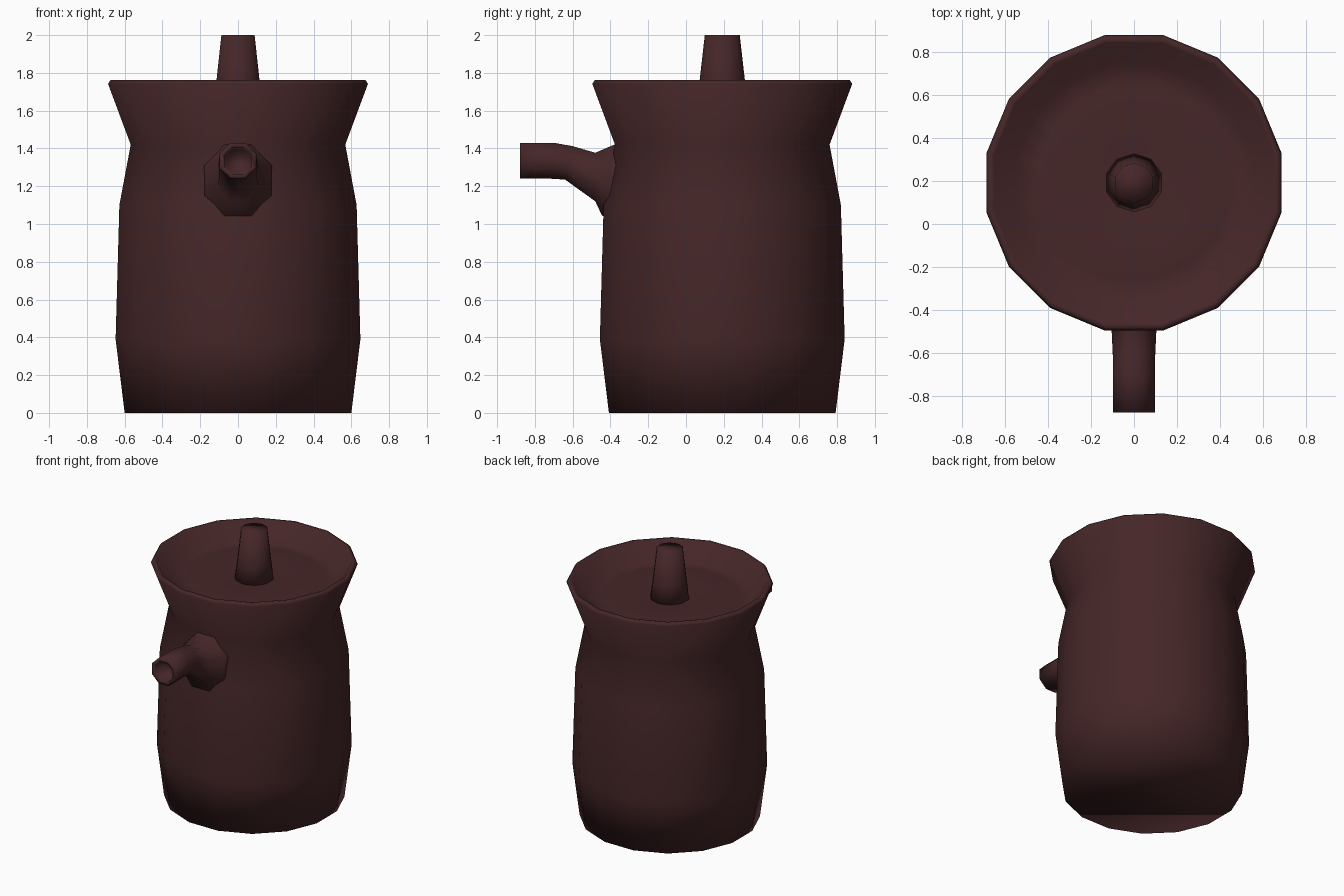
import bpy, bmesh, math

if "Cube" in bpy.data.objects:
    bpy.data.objects.remove(bpy.data.objects["Cube"])

CY = 0.192          # pot axis in y
mat = bpy.data.materials.new("dark_brown_clay")
mat.diffuse_color = (0.060, 0.0195, 0.021, 1)
mat.use_nodes = True
mat.node_tree.nodes["Principled BSDF"].inputs["Base Color"].default_value = mat.diffuse_color


def loft(name, rings, caps=(True, True)):
    """Bridge equal-length rings of points into one smooth object."""
    bm = bmesh.new()
    vs = [[bm.verts.new(p) for p in r] for r in rings]
    n = len(vs[0])
    for a, b in zip(vs, vs[1:]):
        for i in range(n):
            j = (i + 1) % n
            bm.faces.new((a[i], a[j], b[j], b[i]))
    if caps[0]:
        bm.faces.new(vs[0][::-1])
    if caps[1]:
        bm.faces.new(vs[-1])
    bmesh.ops.recalc_face_normals(bm, faces=bm.faces)
    for f in bm.faces:
        f.smooth = True
    me = bpy.data.meshes.new(name)
    bm.to_mesh(me)
    bm.free()
    me.materials.append(mat)
    ob = bpy.data.objects.new(name, me)
    bpy.context.collection.objects.link(ob)
    return ob


def turned(profile, n):
    """Rings of an n-gon whose flats face the axes, from (half width, z)."""
    k = math.cos(math.pi / n)
    return [[(r / k * math.cos((i + .5) * math.tau / n),
              CY + r / k * math.sin((i + .5) * math.tau / n), z)
             for i in range(n)] for r, z in profile]


# Pot body with flared collar and recessed lid
loft("pot_body", turned([
    (.60, 0), (.648, .39), (.628, 1.10), (.568, 1.42), (.688, 1.742),
    (.675, 1.762), (.652, 1.758), (.55, 1.64), (.45, 1.648),
    (.30, 1.652), (.12, 1.635)], 16))

# Lid knob
loft("lid_knob", turned([(.132, 1.61), (.114, 1.76), (.088, 2.0)], 10))


# Spout: each section is top (y, z), bottom (y, z), half width
def section(ty, tz, by, bz, w, n=8):
    k = math.cos(math.pi / n)
    pts = []
    for i in range(n):
        a = (i + .5) * math.tau / n
        t = (1 + math.sin(a) / k) / 2
        pts.append((w * math.cos(a) / k, by + (ty - by) * t, bz + (tz - bz) * t))
    return pts


loft("spout", [section(*s) for s in [
    (-.32, 1.43, -.38, 1.02, .19), (-.38, 1.42, -.445, 1.045, .17),
    (-.48, 1.377, -.48, 1.12, .105), (-.60, 1.412, -.64, 1.235, .098),
    (-.70, 1.43, -.72, 1.24, .097), (-.878, 1.43, -.878, 1.24, .098),
    (-.878, 1.405, -.878, 1.265, .072), (-.79, 1.395, -.79, 1.275, .062)]])
